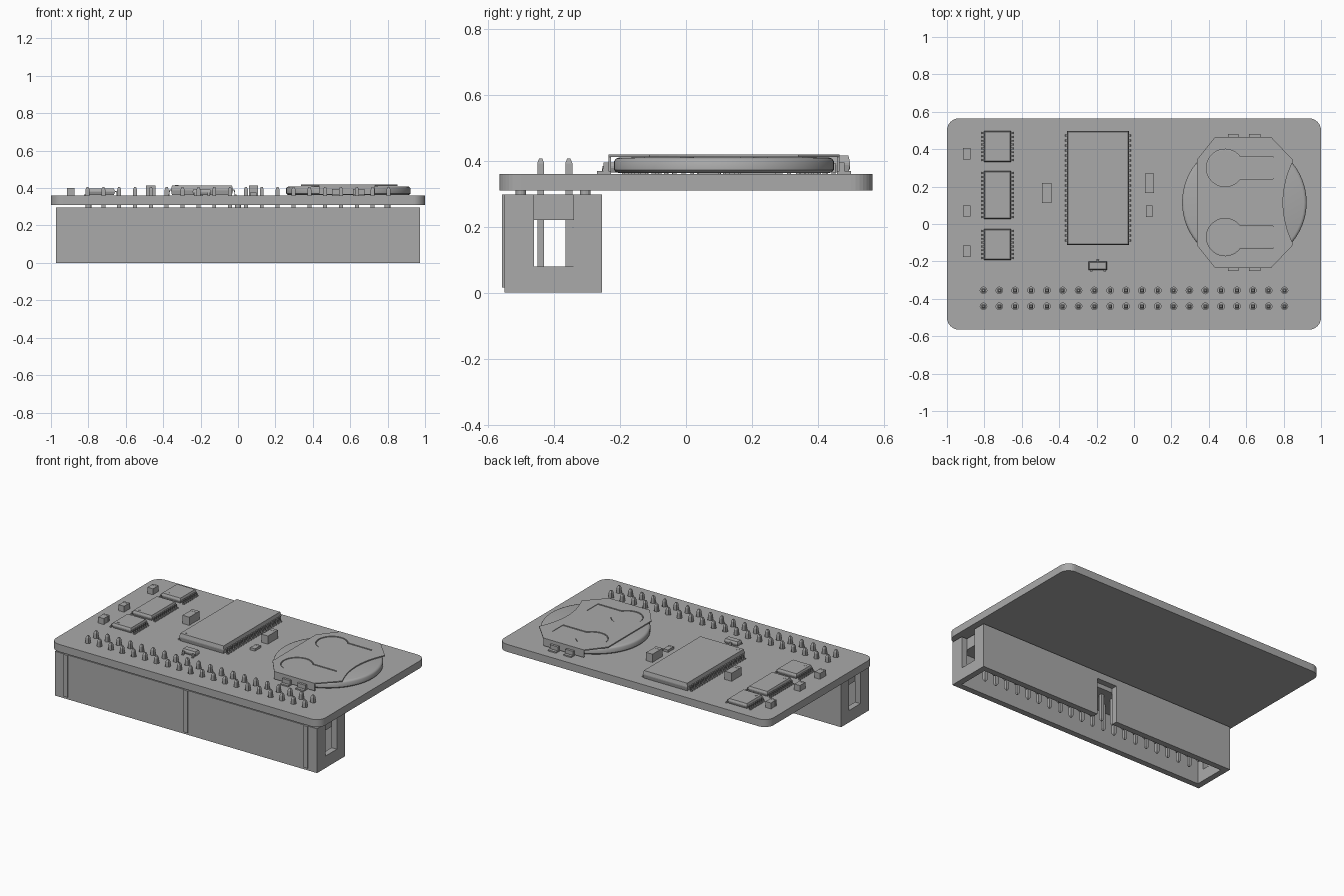
import bpy, bmesh, math
from mathutils import Matrix

cube = bpy.data.objects.get("Cube")
if cube:
    bpy.data.objects.remove(cube, do_unlink=True)

grey = bpy.data.materials.new("plain grey")
grey.use_nodes = True
grey.diffuse_color = (0.4, 0.4, 0.4, 1)
grey.node_tree.nodes["Principled BSDF"].inputs["Base Color"].default_value = (0.4, 0.4, 0.4, 1)

TOP, BOTTOM = 0.36, 0.31          # circuit board faces
PITCH = 0.0847                    # header pin spacing
PIN_ROWS = (-0.44, -0.355)


def loft(bm, rings):
    """Closed solid through rings of 3D points."""
    vs = [[bm.verts.new(p) for p in ring] for ring in rings]
    n = len(vs[0])
    for a, b in zip(vs, vs[1:]):
        for i in range(n):
            bm.faces.new((a[i], a[(i + 1) % n], b[(i + 1) % n], b[i]))
    bm.faces.new(vs[0][::-1])
    bm.faces.new(vs[-1])
    return [v for ring in vs for v in ring]


def prism(bm, pts, z0, z1):
    return loft(bm, [[(x, y, z) for x, y in pts] for z in (z0, z1)])


def rect(x0, x1, y0, y1, inset=0.0):
    return [(x0 + inset, y0 + inset), (x1 - inset, y0 + inset),
            (x1 - inset, y1 - inset), (x0 + inset, y1 - inset)]


def box(bm, x0, x1, y0, y1, z0, z1):
    return prism(bm, rect(x0, x1, y0, y1), z0, z1)


def arc(cx, cy, r, a0, a1, n):
    return [(cx + r * math.cos(a0 + (a1 - a0) * i / n),
             cy + r * math.sin(a0 + (a1 - a0) * i / n)) for i in range(n + 1)]


def circle(cx, cy, r, n):
    return arc(cx, cy, r, 0, math.tau, n)[:-1]


def finish(name, bm, smooth=False):
    bmesh.ops.recalc_face_normals(bm, faces=bm.faces)
    me = bpy.data.meshes.new(name)
    bm.to_mesh(me)
    bm.free()
    me.materials.append(grey)
    ob = bpy.data.objects.new(name, me)
    bpy.context.collection.objects.link(ob)
    bpy.ops.object.select_all(action='DESELECT')
    ob.select_set(True)
    bpy.context.view_layer.objects.active = ob
    if smooth:
        bpy.ops.object.shade_smooth_by_angle(angle=math.radians(40))
    return ob


def cut(ob, cutter_bm):
    cutter = finish("cutter", cutter_bm)
    cutter.hide_render = True
    mod = ob.modifiers.new("cut", 'BOOLEAN')
    mod.operation, mod.solver, mod.object = 'DIFFERENCE', 'EXACT', cutter
    bpy.context.view_layer.objects.active = ob
    bpy.ops.object.modifier_apply(modifier=mod.name)
    bpy.data.objects.remove(cutter, do_unlink=True)


pin_spots = [((i - 9.5) * PITCH, y) for i in range(20) for y in PIN_ROWS]

# Circuit board with rounded corners and drilled pin holes
R = 0.065
outline = []
for k, (sx, sy) in enumerate(((1, 1), (-1, 1), (-1, -1), (1, -1))):
    a = k * math.pi / 2
    outline += arc(sx * (1 - R), sy * (0.565 - R), R, a, a + math.pi / 2, 8)
bm = bmesh.new()
prism(bm, outline, BOTTOM, TOP)
board = finish("circuit_board", bm)
bm = bmesh.new()
for x, y in pin_spots:
    prism(bm, circle(x, y, 0.018, 12), BOTTOM - 0.02, TOP + 0.02)
cut(board, bm)

# Header shell: open below, end windows and a key notch at the back
bm = bmesh.new()
box(bm, -0.972, 0.972, -0.55, -0.255, 0, 0.297)
shell = finish("header_shell", bm)
bm = bmesh.new()
box(bm, -0.932, 0.932, -0.51, -0.295, -0.1, 0.22)
cut(shell, bm)
for x0, x1, y0, y1, z0, z1 in ((0.932, 1.1, -0.46, -0.34, 0.08, 0.4),
                               (-1.1, -0.932, -0.46, -0.34, 0.08, 0.4),
                               (-0.075, 0.075, -0.295, -0.2, -0.1, 0.25)):
    bm = bmesh.new()
    box(bm, x0, x1, y0, y1, z0, z1)
    cut(shell, bm)

# Ribs on the header front and standoffs under the board
bm = bmesh.new()
for x in (-0.89, 0, 0.89):
    box(bm, x - 0.015, x + 0.015, -0.557, -0.549, 0.015, 0.297)
finish("header_ribs", bm)
bm = bmesh.new()
for x in (-0.8, 0, 0.8):
    for y in (-0.5, -0.305):
        prism(bm, circle(x, y, 0.016, 12), 0.296, BOTTOM)
finish("header_standoffs", bm)

# Header pins with tapered tips
bm = bmesh.new()
for x, y in pin_spots:
    loft(bm, [[(x + sx * h, y + sy * h, z) for sx, sy in rect(-1, 1, -1, 1)]
              for z, h in ((0.04, 0.004), (0.052, 0.0105), (0.392, 0.0105), (0.406, 0.005))])
finish("header_pins", bm)


def lead(bm, x, y, angle, reach, zm, width):
    """Bent chip leg starting at x, y and pointing along angle."""
    prof = [(-0.005, zm), (0.45 * reach, zm), (0.6 * reach, 0.366), (reach, 0.366),
            (reach, TOP), (0.45 * reach, TOP), (0.3 * reach, zm - 0.006), (-0.005, zm - 0.006)]
    vs = loft(bm, [[(u, w, z) for u, z in prof] for w in (-width / 2, width / 2)])
    bmesh.ops.transform(bm, verts=vs, matrix=Matrix.Translation((x, y, 0)) @ Matrix.Rotation(angle, 4, 'Z'))


def chip_body(bm, x0, x1, y0, y1, top):
    mid = (0.365 + top) / 2
    loft(bm, [[(x, y, z) for x, y in rect(x0, x1, y0, y1, i)]
              for z, i in ((0.364, 0.005), (mid - 0.003, 0), (mid + 0.003, 0), (top, 0.005))])
    return mid


def chip(name, x0, x1, y0, y1, top, count, pitch, reach):
    bm = bmesh.new()
    mid = chip_body(bm, x0, x1, y0, y1, top)
    prism(bm, circle(x0 + 0.03, y0 + 0.03, 0.009, 12), top - 0.001, top + 0.001)
    for i in range(count):
        y = (y0 + y1) / 2 + (i - (count - 1) / 2) * pitch
        lead(bm, x0, y, math.pi, reach, mid + 0.003, pitch * 0.45)
        lead(bm, x1, y, 0, reach, mid + 0.003, pitch * 0.45)
    finish(name, bm)


# Chips
chip("memory_chip", -0.358, -0.027, -0.112, 0.497, 0.415, 22, 0.0267, 0.02)
chip("small_chip_back", -0.802, -0.658, 0.332, 0.497, 0.397, 8, 0.0205, 0.022)
chip("small_chip_middle", -0.802, -0.658, 0.027, 0.283, 0.397, 12, 0.0213, 0.022)
chip("small_chip_front", -0.802, -0.658, -0.192, -0.027, 0.397, 8, 0.0205, 0.022)

# Three-legged transistor
bm = bmesh.new()
mid = chip_body(bm, -0.242, -0.144, -0.246, -0.2, 0.395)
lead(bm, -0.193, -0.2, math.pi / 2, 0.015, mid + 0.003, 0.014)
for x in (-0.229, -0.157):
    lead(bm, x, -0.246, -math.pi / 2, 0.015, mid + 0.003, 0.014)
finish("transistor", bm)

# Capacitors and resistors: centre, half sizes, top, with raised end caps
for i, (x, y, hx, hy, top) in enumerate((
        (-0.894, 0.376, 0.021, 0.03, 0.4), (-0.894, 0.07, 0.021, 0.03, 0.4),
        (-0.894, -0.145, 0.021, 0.031, 0.4), (-0.466, 0.165, 0.026, 0.053, 0.415),
        (0.083, 0.218, 0.024, 0.053, 0.415), (0.082, 0.068, 0.018, 0.031, 0.376))):
    bm = bmesh.new()
    box(bm, x - hx + 0.001, x + hx - 0.001, y - hy * 0.6, y + hy * 0.6, TOP, top - 0.001)
    for s in (-1, 1):
        box(bm, x - hx, x + hx, *sorted((y + s * hy, y + s * hy * 0.55)), TOP, top)
    finish(f"passive_part_{i + 1}", bm)

# Coin cell with rounded rim
CX, CY = 0.59, 0.115
bm = bmesh.new()
loft(bm, [[(x, y, z) for x, y in circle(CX, CY, r, 64)]
          for z, r in ((0.362, 0.318), (0.365, 0.327), (0.372, 0.333),
                       (0.398, 0.333), (0.406, 0.327), (0.409, 0.318))])
finish("coin_cell", bm, smooth=True)

# Battery clip: plate with scooped side, end walls and solder feet
half = [(0.337, 0.23), (0.433, 0.35), (0.733, 0.35)]
scoop = [(0.797 + 0.055 * t * t, CY + 0.225 * t) for t in (1 - i / 8 for i in range(17))]
plate = [(x, CY + d) for x, d in half] + scoop + [(x, CY - d) for x, d in half[::-1]]
bm = bmesh.new()
prism(bm, plate, 0.411, 0.418)
clip = finish("battery_clip", bm)


def keyhole(cy, r, h, end):
    a = math.asin(h / r)
    return arc(0.487, cy, r, a, math.tau - a, 28) + [(end, cy - h), (end, cy + h)]


for cy in (0.3, -0.07):
    bm = bmesh.new()
    prism(bm, keyhole(cy, 0.1, 0.06, 0.743), 0.4, 0.43)
    cut(clip, bm)
    bm = bmesh.new()
    prism(bm, keyhole(cy, 0.095, 0.055, 0.745), 0.408, 0.415)
    finish("spring_tongue", bm)

bm = bmesh.new()
for s in (-1, 1):
    box(bm, 0.433, 0.733, *sorted((CY + s * 0.342, CY + s * 0.35)), 0.367, 0.4115)
    for x0, x1 in ((0.503, 0.56), (0.615, 0.675)):
        box(bm, x0, x1, *sorted((CY + s * 0.342, CY + s * 0.385)), TOP, 0.368)
        box(bm, x0, x1, *sorted((CY + s * 0.345, CY + s * 0.365)), 0.366, 0.395)
finish("clip_walls_and_feet", bm)
